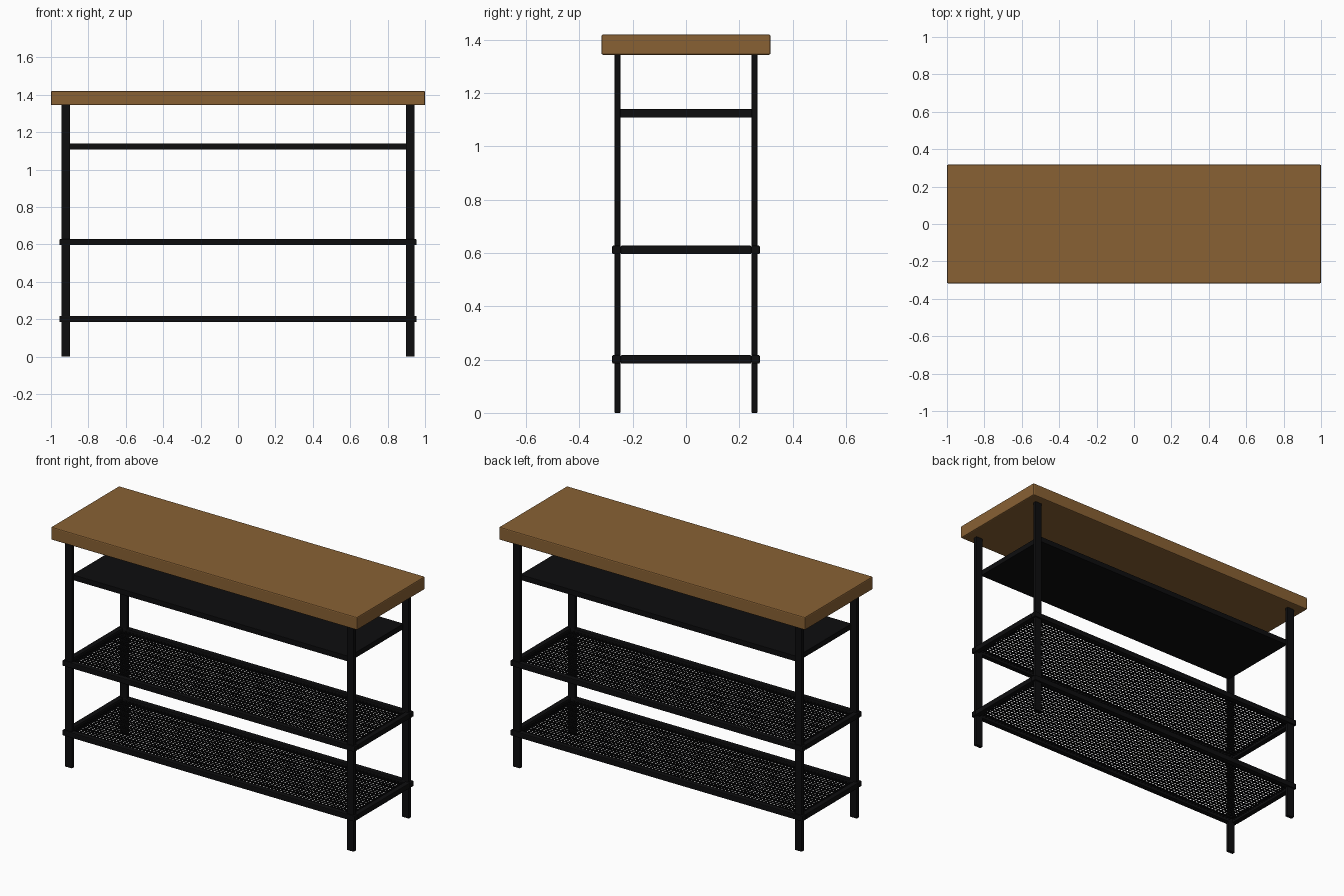
import bpy
import bmesh
from mathutils import Matrix, Vector

cube = bpy.data.objects.get("Cube")
if cube:
    bpy.data.objects.remove(cube, do_unlink=True)


def make_material(name, color):
    mat = bpy.data.materials.new(name)
    mat.use_nodes = True
    mat.diffuse_color = color
    bsdf = mat.node_tree.nodes["Principled BSDF"]
    bsdf.inputs["Base Color"].default_value = color
    bsdf.inputs["Roughness"].default_value = 0.6
    return mat


WOOD = make_material("brown wood", (0.25, 0.12, 0.034, 1))
METAL = make_material("black metal", (0.004, 0.004, 0.0045, 1))


def make_boxes(name, boxes, mat, bevel=0.0):
    """One object made of boxes, each given as (centre, size)."""
    bm = bmesh.new()
    for centre, size in boxes:
        matrix = Matrix.Translation(centre) @ Matrix.Diagonal(Vector(size)).to_4x4()
        bmesh.ops.create_cube(bm, size=1, matrix=matrix)
    mesh = bpy.data.meshes.new(name)
    bm.to_mesh(mesh)
    bm.free()
    mesh.materials.append(mat)
    obj = bpy.data.objects.new(name, mesh)
    bpy.context.collection.objects.link(obj)
    if bevel:
        mod = obj.modifiers.new("Bevel", "BEVEL")
        mod.width = bevel
        mod.segments = 2
    return obj


def spread(half, count):
    """Evenly spaced positions strictly between -half and half."""
    step = 2 * half / (count + 1)
    return [-half + step * (i + 1) for i in range(count)]


# Wooden top
make_boxes("table_top", [((0, 0, 1.382), (2, 0.635, 0.076))], WOOD, 0.006)

# Four flat legs
LEG_X, LEG_Y, LEG_H = 0.921, 0.257, 1.345
for x, side in ((-LEG_X, "right"), (LEG_X, "left")):
    for y, end in ((-LEG_Y, "front"), (LEG_Y, "back")):
        make_boxes(f"{end}_{side}_leg", [((x, y, LEG_H / 2), (0.046, 0.022, LEG_H))],
                   METAL, 0.003)

# Solid upper shelf between the legs
make_boxes("upper_shelf", [((0, 0, 1.124), (1.81, 0.51, 0.032))], METAL, 0.002)

# Two mesh shelves, each with a frame and crossing wires
FRAME_X, FRAME_Y, BAR, WIRE = 0.955, 0.277, 0.032, 0.006
for name, z in (("lower", 0.201), ("middle", 0.612)):
    bars = []
    for s in (-1, 1):
        bars.append(((0, s * (FRAME_Y - BAR / 2), z), (2 * FRAME_X, BAR, BAR)))
        bars.append(((s * (FRAME_X - BAR / 2), 0, z), (BAR, 2 * FRAME_Y - 2 * BAR, BAR)))
    make_boxes(f"{name}_shelf_frame", bars, METAL, 0.004)

    inner_x, inner_y = FRAME_X - BAR, FRAME_Y - BAR
    wires = [((0, y, z), (2 * inner_x, WIRE, WIRE)) for y in spread(inner_y, 23)]
    wires += [((x, 0, z), (WIRE, 2 * inner_y, WIRE)) for x in spread(inner_x, 80)]
    make_boxes(f"{name}_shelf_mesh", wires, METAL)
